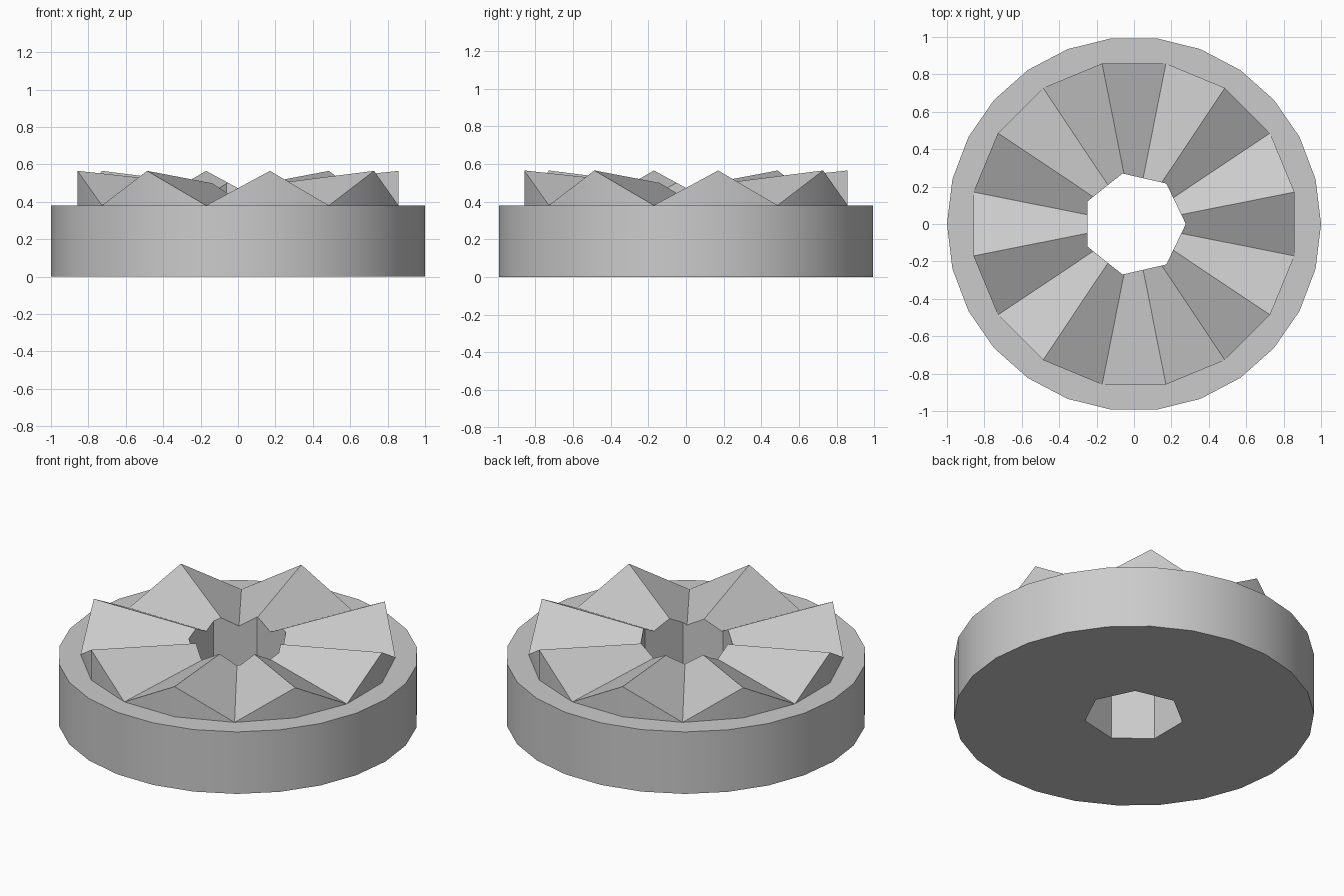
import bpy, bmesh
from math import sin, cos, pi

cube = bpy.data.objects.get("Cube")
if cube:
    bpy.data.objects.remove(cube, do_unlink=True)

BASE_TOP, PEAK = 0.38, 0.565
RIM_SIDES, TOOTH_POINTS = 26, 16

grey = bpy.data.materials.new("plain grey")
grey.use_nodes = True
colour = (0.6, 0.6, 0.6, 1)
grey.diffuse_color = colour
grey.node_tree.nodes["Principled BSDF"].inputs["Base Color"].default_value = colour


def ring(bm, sides, radius, z, turn=0.0):
    angles = [2 * pi * (i + turn) / sides for i in range(sides)]
    return [bm.verts.new((radius * cos(a), radius * sin(a), z)) for a in angles]


def pairs(loop):
    return zip(loop, loop[1:] + loop[:1])


def finish(name, bm):
    bmesh.ops.recalc_face_normals(bm, faces=bm.faces[:])
    mesh = bpy.data.meshes.new(name)
    bm.to_mesh(mesh)
    bm.free()
    mesh.materials.append(grey)
    obj = bpy.data.objects.new(name, mesh)
    bpy.context.collection.objects.link(obj)
    return obj


# Round base
bm = bmesh.new()
bottom = ring(bm, RIM_SIDES, 1, 0)
top = ring(bm, RIM_SIDES, 1, BASE_TOP)
bm.faces.new(bottom)
for (a, b), (c, d) in zip(pairs(bottom), pairs(top)):
    bm.faces.new((a, b, d, c))

# Flat ledge between the rim and the teeth
foot = ring(bm, TOOTH_POINTS, 0.875, BASE_TOP, 0.5)
edges = [bm.edges.get(p) or bm.edges.new(p) for loop in (top, foot) for p in pairs(loop)]
bmesh.ops.triangle_fill(bm, edges=edges, use_beauty=True, normal=(0, 0, 1))

# Eight radial teeth: every second foot point carries a raised peak
centre = bm.verts.new((0, 0, (BASE_TOP + PEAK) / 2))
for i in range(0, TOOTH_POINTS, 2):
    before, here, after = foot[i - 1], foot[i], foot[(i + 1) % TOOTH_POINTS]
    peak = bm.verts.new((here.co.x, here.co.y, PEAK))
    bm.faces.new((before, here, peak))
    bm.faces.new((here, after, peak))
    bm.faces.new((before, peak, centre))
    bm.faces.new((peak, after, centre))
coupling = finish("toothed_coupling", bm)

# Seven-sided bore
bm = bmesh.new()
low, high = ring(bm, 7, 0.277, -0.2), ring(bm, 7, 0.277, 0.9)
bm.faces.new(low)
bm.faces.new(high)
for (a, b), (c, d) in zip(pairs(low), pairs(high)):
    bm.faces.new((a, b, d, c))
cutter = finish("bore_cutter", bm)
cutter.hide_render = True

bore = coupling.modifiers.new("bore", 'BOOLEAN')
bore.operation = 'DIFFERENCE'
bore.solver = 'EXACT'
bore.object = cutter
bpy.ops.object.select_all(action='DESELECT')
bpy.context.view_layer.objects.active = coupling
coupling.select_set(True)
bpy.ops.object.modifier_apply(modifier=bore.name)
bpy.data.objects.remove(cutter, do_unlink=True)
bpy.ops.object.shade_smooth_by_angle(angle=pi / 6)
